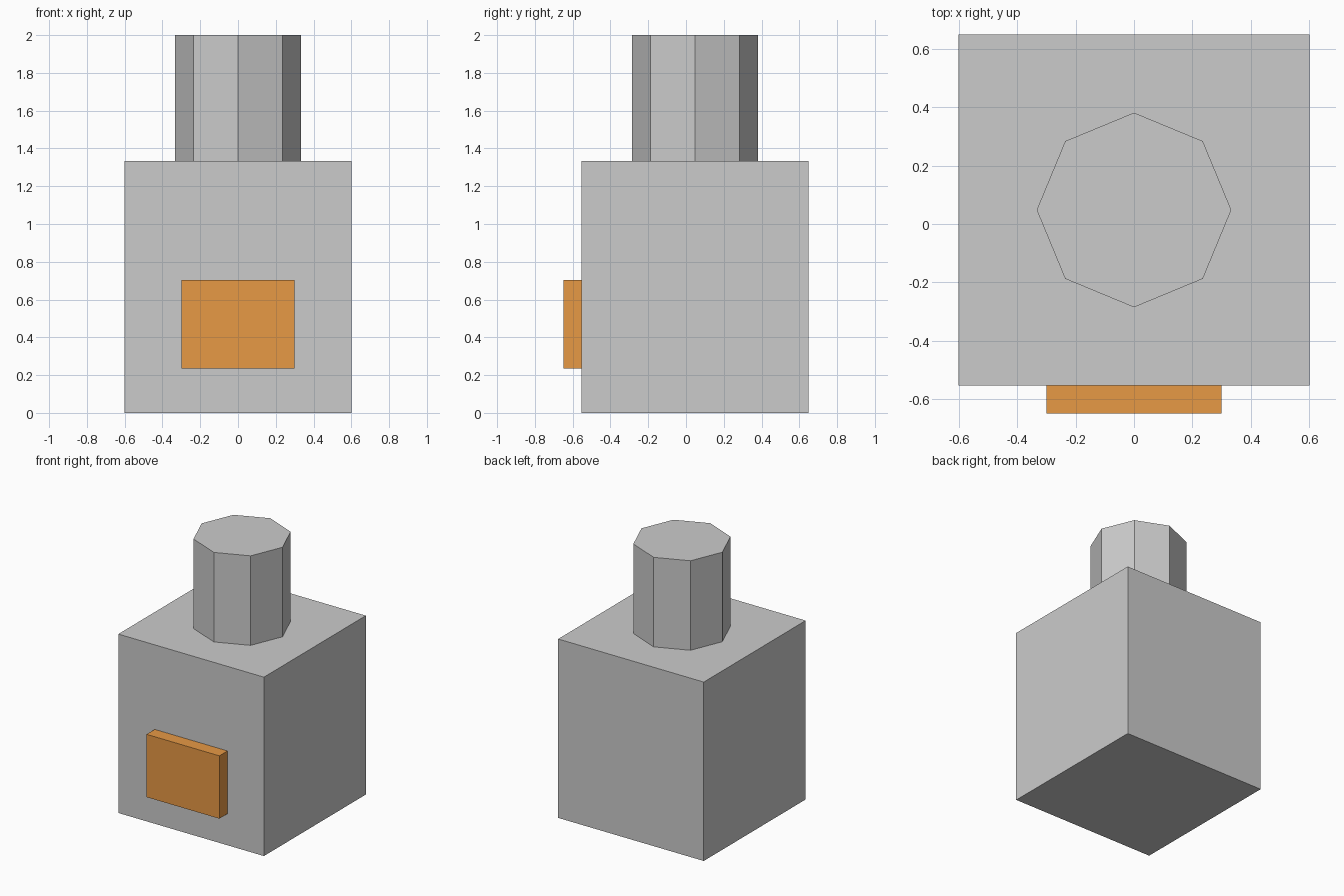
import bpy

if "Cube" in bpy.data.objects:
    bpy.data.objects.remove(bpy.data.objects["Cube"])


def box(name, lo, hi):
    bpy.ops.mesh.primitive_cube_add(size=1, location=[(a + b) / 2 for a, b in zip(lo, hi)])
    ob = bpy.context.object
    ob.name = name
    ob.scale = [b - a for a, b in zip(lo, hi)]
    bpy.ops.object.transform_apply(location=False, rotation=False, scale=True)
    return ob


def prism(name, x, y, radius, z0, z1, sides=8):
    bpy.ops.mesh.primitive_cylinder_add(vertices=sides, radius=radius, depth=z1 - z0,
                                        location=(x, y, (z0 + z1) / 2))
    bpy.context.object.name = name
    return bpy.context.object


CENTRE_Y = 0.048
FRONT_Y = -0.552
BODY_TOP = 1.333
GLOW_LOW, GLOW_TOP = 0.235, 0.703

# Square furnace body
box("body", (-0.6, FRONT_Y, 0), (0.6, 0.648, BODY_TOP))

# Octagonal chimney standing on the body
prism("chimney", 0, CENTRE_Y, 0.333, BODY_TOP, 2.0)

# Glowing fire panel on the front
panel = box("fire_panel", (-0.3, -0.648, GLOW_LOW), (0.3, FRONT_Y, GLOW_TOP))
glow = bpy.data.materials.new("fire_orange")
glow.diffuse_color = (0.8, 0.32, 0.06, 1)
glow.use_nodes = True
glow.node_tree.nodes["Principled BSDF"].inputs["Base Color"].default_value = glow.diffuse_color
panel.data.materials.append(glow)

# Three thin grate bars, flush with the top of the panel
for i in (-1, 0, 1):
    prism("grate_bar", 0.2 * i, -0.55, 0.02, GLOW_LOW, GLOW_TOP)
